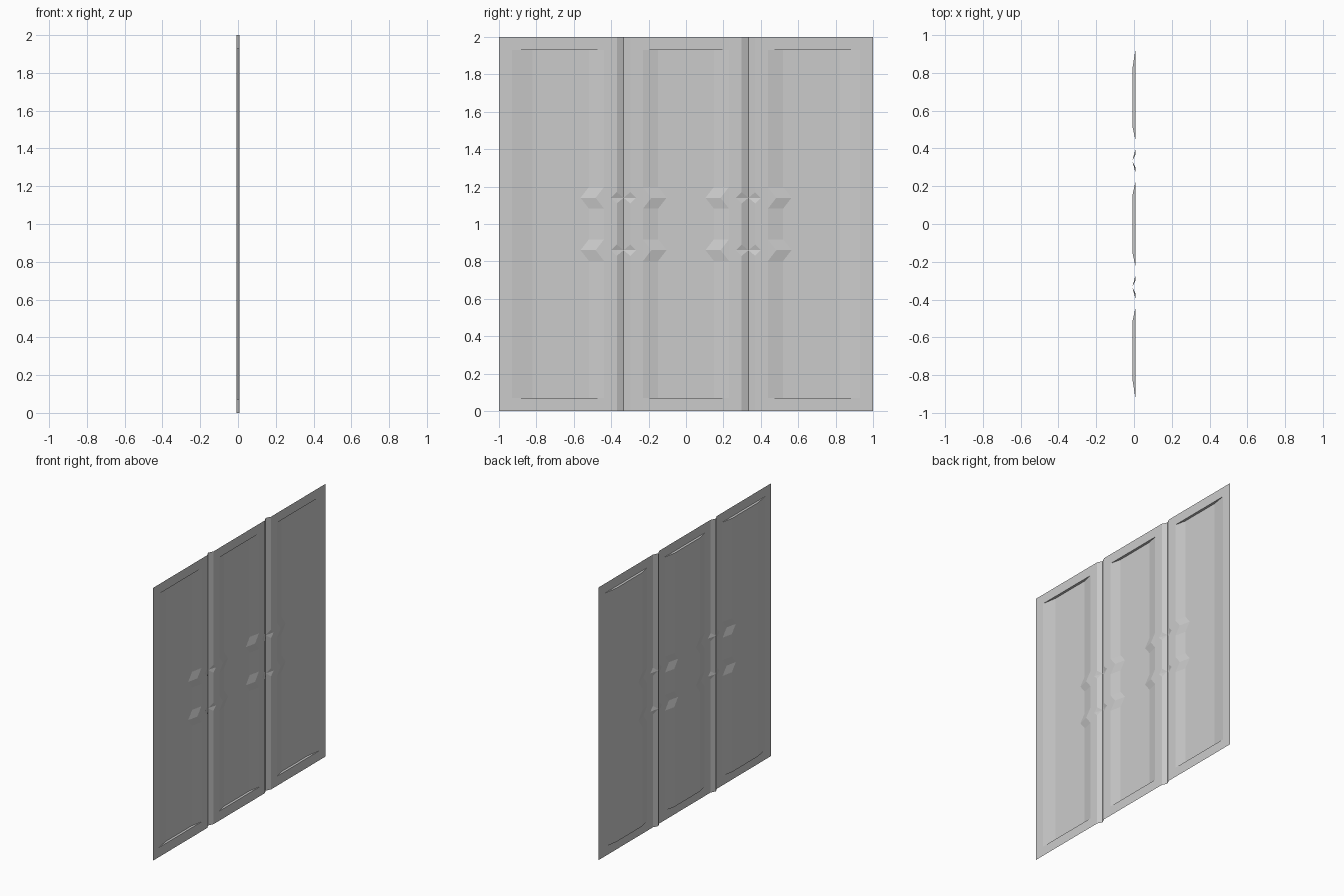
import bpy
import bmesh

cube = bpy.data.objects.get("Cube")
if cube:
    bpy.data.objects.remove(cube, do_unlink=True)

FRONT, DEEP = 0.009, -0.009      # raised border and recessed panel levels
JOINT = 0.334                    # seams between the three panels
RIM = 0.07                       # border height at top and bottom
LEVELS = (0.86, 1.14)            # heights of the latch details
POINT, NOTCH = 0.058, 0.03       # half heights of pointed tabs and seam notches


def peak(z, half):
    """Triangular ramp that is 1 at each latch height."""
    return max(0, *(1 - abs(z - c) / half for c in LEVELS))


def profile(z, recessed):
    """Cross-section of the sheet at height z, as (x, y) from -y to +y."""
    deep = DEEP if recessed else FRONT
    tab, notch = 0.045 * peak(z, POINT), 0.03 * peak(z, NOTCH)
    edge, top, low = 0.036 + notch, 0.104 + tab, 0.185 + tab
    half = [(deep, JOINT - low), (FRONT, JOINT - top), (FRONT, JOINT - edge),
            (DEEP, JOINT), (FRONT, JOINT + edge), (FRONT, JOINT + top),
            (deep, JOINT + low), (deep, 0.82), (FRONT, 0.93), (FRONT, 1)]
    return [(x, -y) for x, y in reversed(half)] + half


# Heights of the cross-sections, with a doubled one at each recess end
rows = [(0, False), (RIM, False), (RIM, True)]
for c in LEVELS:
    rows += [(c + d, True) for d in (-POINT, -NOTCH, 0, NOTCH, POINT)]
rows += [(2 - RIM, True), (2 - RIM, False), (2, False)]

# Pressed sheet skinned between the cross-sections
bm = bmesh.new()
shared = {}


def vert(x, y, z):
    key = (round(x, 5), round(y, 5), round(z, 5))
    if key not in shared:
        shared[key] = bm.verts.new(key)
    return shared[key]


grid = [[vert(x, y, z) for x, y in profile(z, r)] for z, r in rows]
for a, b in zip(grid, grid[1:]):
    for i in range(len(a) - 1):
        corners = list(dict.fromkeys((a[i], a[i + 1], b[i + 1], b[i])))
        if len(corners) > 2:
            bm.faces.new(corners)
bmesh.ops.triangulate(bm, faces=bm.faces[:], quad_method='SHORT_EDGE')

mesh = bpy.data.meshes.new("wall_panel")
bm.to_mesh(mesh)
bm.free()
panel = bpy.data.objects.new("wall_panel", mesh)
bpy.context.collection.objects.link(panel)

# Plain grey finish
grey = bpy.data.materials.new("light_grey")
grey.use_nodes = True
colour = (0.6, 0.6, 0.6, 1)
grey.diffuse_color = colour
grey.node_tree.nodes["Principled BSDF"].inputs["Base Color"].default_value = colour
mesh.materials.append(grey)
